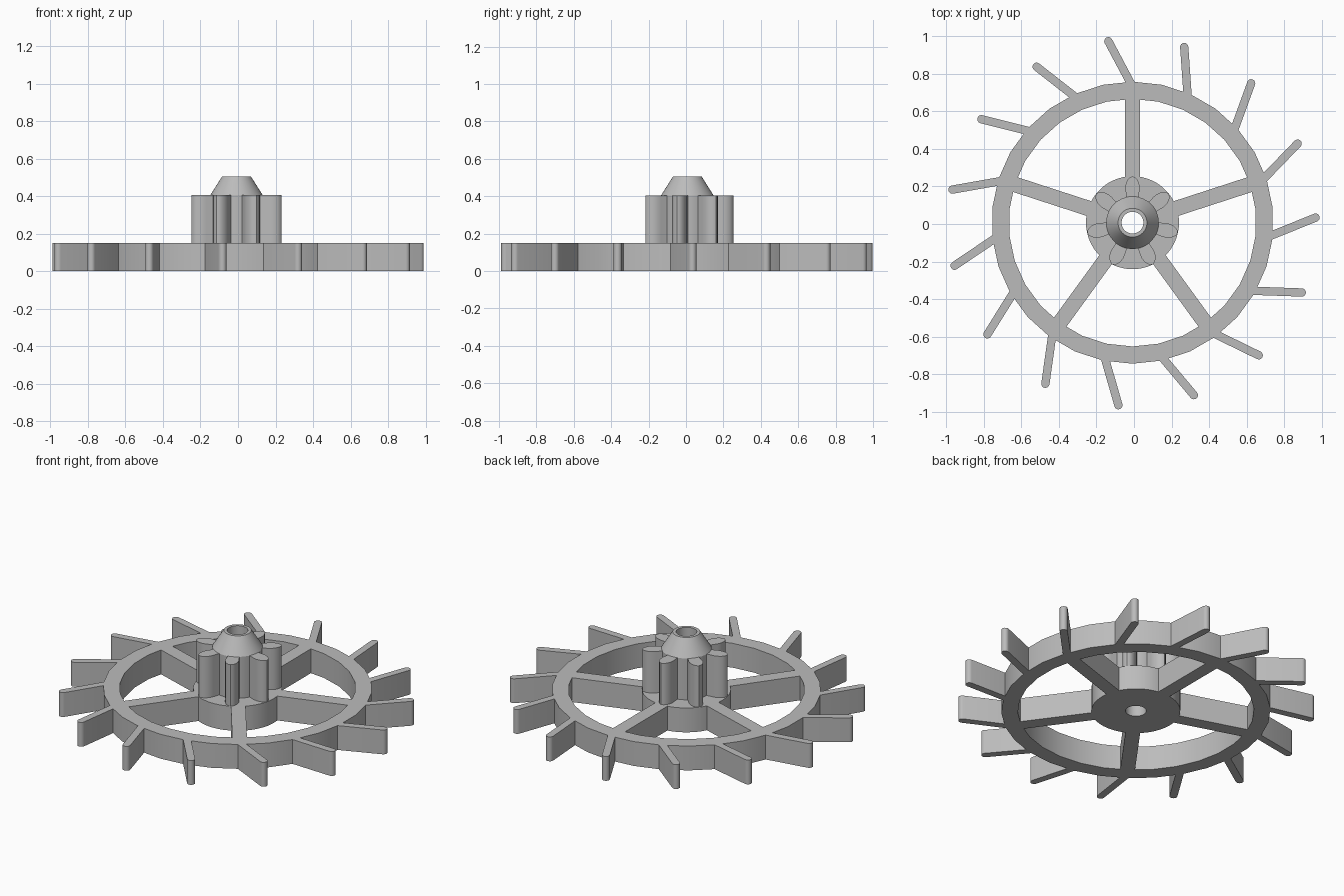
import bpy, bmesh, math
from mathutils import Matrix, Vector

cube = bpy.data.objects.get("Cube")
if cube:
    bpy.data.objects.remove(cube, do_unlink=True)

CENTRE = Vector((-0.008, 0.007, 0))
WHEEL_H, PINION_H, TOP = 0.15, 0.405, 0.505
BORE = 0.058

grey = bpy.data.materials.new("plain grey")
grey.use_nodes = True
grey.diffuse_color = (0.5, 0.5, 0.5, 1)
grey.node_tree.nodes["Principled BSDF"].inputs["Base Color"].default_value = (0.5, 0.5, 0.5, 1)


def finish(name, bm):
    """Turn a bmesh into a centred grey object with sharp-edged smooth shading."""
    bmesh.ops.recalc_face_normals(bm, faces=bm.faces)
    mesh = bpy.data.meshes.new(name)
    bm.to_mesh(mesh)
    bm.free()
    mesh.materials.append(grey)
    obj = bpy.data.objects.new(name, mesh)
    obj.location = CENTRE
    bpy.context.collection.objects.link(obj)
    bpy.ops.object.select_all(action="DESELECT")
    obj.select_set(True)
    bpy.context.view_layer.objects.active = obj
    bpy.ops.object.shade_smooth_by_angle(angle=math.radians(30))


def lathe(name, profile, sides):
    """Spin a closed (radius, height) profile around z, with a corner facing +y."""
    bm = bmesh.new()
    rings = []
    for i in range(sides):
        a = math.pi / 2 + math.tau * i / sides
        rings.append([bm.verts.new((r * math.cos(a), r * math.sin(a), z)) for r, z in profile])
    n = len(profile)
    for i in range(sides):
        p, q = rings[i], rings[(i + 1) % sides]
        for j in range(n):
            k = (j + 1) % n
            bm.faces.new((p[j], q[j], q[k], p[k]))
    finish(name, bm)


def radial_prisms(name, outline, z0, z1, count):
    """Extrude an outline drawn along +y and repeat it around the axis."""
    bm = bmesh.new()
    for i in range(count):
        turn = Matrix.Rotation(math.tau * i / count, 3, "Z")
        low = [bm.verts.new(turn @ Vector((x, y, z0))) for x, y in outline]
        high = [bm.verts.new(turn @ Vector((x, y, z1))) for x, y in outline]
        bm.faces.new(low)
        bm.faces.new(high)
        for j in range(len(outline)):
            k = (j + 1) % len(outline)
            bm.faces.new((low[j], low[k], high[k], high[j]))
    finish(name, bm)


# Rim and bored hub with its conical nose
lathe("rim", [(0.66, 0), (0.752, 0), (0.752, WHEEL_H), (0.66, WHEEL_H)], 30)
lathe("hub", [(BORE, 0), (0.248, 0), (0.248, WHEEL_H), (0.14, WHEEL_H),
              (0.14, PINION_H), (0.077, TOP), (BORE, TOP)], 60)

# Five straight spokes
radial_prisms("spokes", [(-0.041, 0.2), (0.041, 0.2), (0.041, 0.7), (-0.041, 0.7)], 0, WHEEL_H, 5)

# Fifteen slanted blades with rounded tips
tip = Vector((-0.129, 0.968))
along = Vector((math.cos(math.radians(118)), math.sin(math.radians(118))))
across = Vector((along.y, -along.x))
half = 0.022
root = tip - along * 0.275
blade = [root - across * half, root + across * half]
for i in range(9):
    a = math.pi * i / 8
    blade.append(tip + (across * math.cos(a) + along * math.sin(a)) * half)
radial_prisms("blades", blade, 0, WHEEL_H, 15)

# Seven leaf-shaped pinion teeth
side = [(0.034, 0.12), (0.034, 0.15), (0.038, 0.175), (0.038, 0.195),
        (0.034, 0.213), (0.026, 0.229), (0.014, 0.242)]
tooth = side + [(0, 0.247)] + [(-x, y) for x, y in reversed(side)]
radial_prisms("pinion_teeth", tooth, WHEEL_H, PINION_H, 7)
